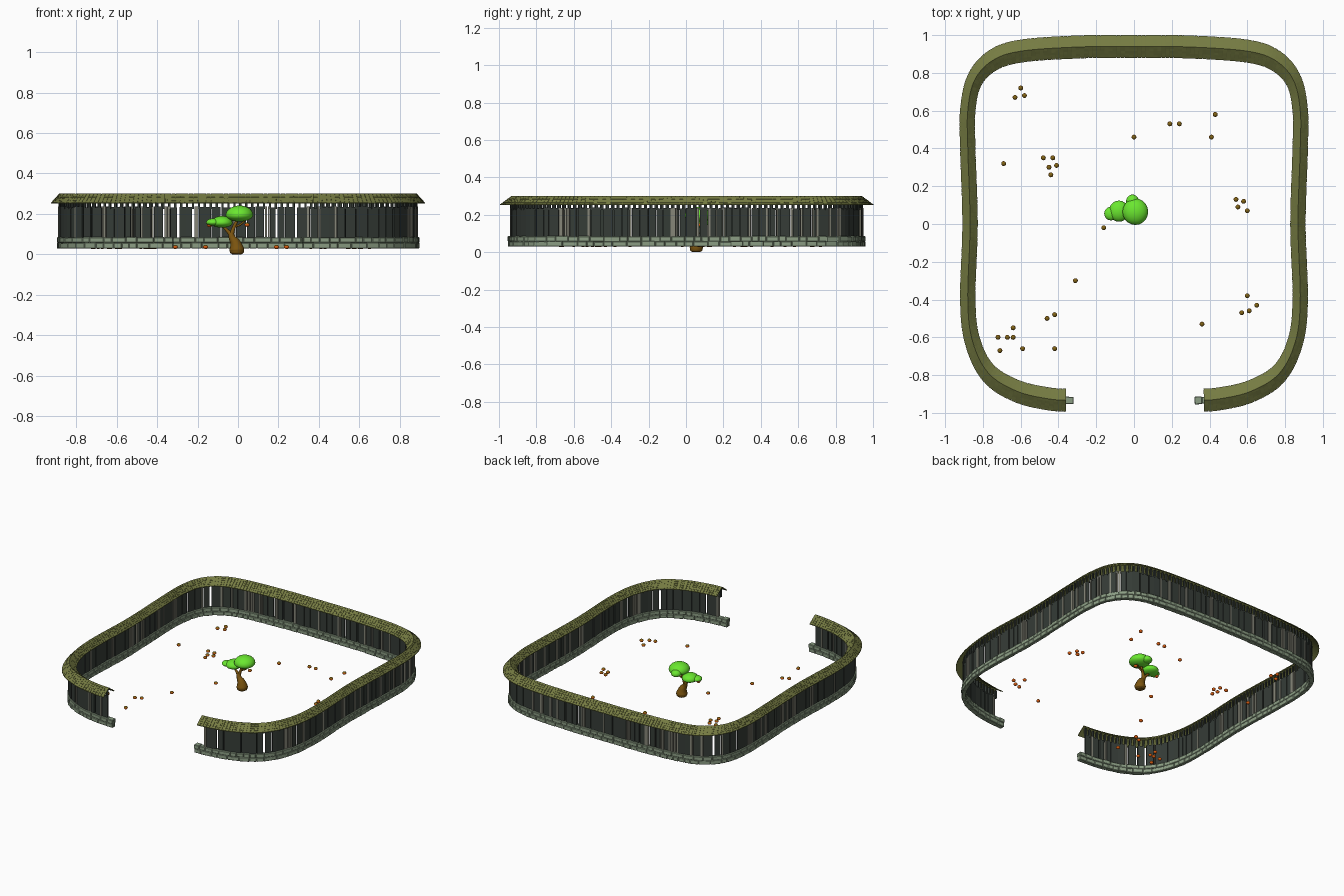
import bpy, bmesh, math, random
from mathutils import Vector, Matrix

random.seed(7)
if "Cube" in bpy.data.objects:
    bpy.data.objects.remove(bpy.data.objects["Cube"])


def material(name, rgb):
    m = bpy.data.materials.new(name)
    m.use_nodes = True
    m.diffuse_color = (*rgb, 1)
    m.node_tree.nodes["Principled BSDF"].inputs["Base Color"].default_value = (*rgb, 1)
    return m


SHINGLE = material("olive shingle", (0.18, 0.2, 0.055))
PLANK = material("dark grey plank", (0.036, 0.045, 0.038))
POST = material("pale weathered post", (0.24, 0.24, 0.19))
STONE = material("grey green stone", (0.26, 0.34, 0.23))
MORTAR = material("dark mortar", (0.1, 0.13, 0.085))
BARK = material("brown bark", (0.2, 0.09, 0.005))
LEAF = material("bright green leaf", (0.15, 0.83, 0.03))
ORANGE = material("orange fruit", (0.7, 0.11, 0.006))
CAP = material("olive brown cap", (0.22, 0.125, 0.008))


def finish(bm, name, *mats):
    bmesh.ops.recalc_face_normals(bm, faces=bm.faces)
    me = bpy.data.meshes.new(name)
    bm.to_mesh(me)
    bm.free()
    for m in mats:
        me.materials.append(m)
    ob = bpy.data.objects.new(name, me)
    bpy.context.collection.objects.link(ob)
    return ob


def smooth(ob, angle=60):
    bpy.ops.object.select_all(action='DESELECT')
    ob.select_set(True)
    bpy.context.view_layer.objects.active = ob
    bpy.ops.object.shade_smooth_by_angle(angle=math.radians(angle))


# Wall centre line: rounded rectangle, open at the front
half = [(-0.32, -0.935), (-0.45, -0.926), (-0.62, -0.885), (-0.77, -0.79), (-0.855, -0.62),
        (-0.88, -0.4), (-0.868, 0), (-0.88, 0.4), (-0.88, 0.6), (-0.845, 0.76),
        (-0.75, 0.865), (-0.6, 0.915), (-0.3, 0.937)]
ctrl = [Vector(p) for p in half + [(0, 0.94)] + [(-x, y) for x, y in reversed(half)]]
ctrl = [2 * ctrl[0] - ctrl[1]] + ctrl + [2 * ctrl[-1] - ctrl[-2]]
line = []
for a, b, c, d in zip(ctrl, ctrl[1:], ctrl[2:], ctrl[3:]):
    for k in range(24):
        t = k / 24
        line.append(b + 0.5 * t * (c - a + t * (2 * a - 5 * b + 4 * c - d + t * (3 * (b - c) + d - a))))
line.append(ctrl[-2])
run = [0.0]
for p, q in zip(line, line[1:]):
    run.append(run[-1] + (q - p).length)
LENGTH = run[-1]


def at(s, off, z):
    """Point at distance s on the wall, off to its outer side, height z."""
    lo, hi = 0, len(run) - 2
    while lo < hi:
        mid = (lo + hi + 1) // 2
        lo, hi = (mid, hi) if run[mid] <= s else (lo, mid - 1)
    t = (s - run[lo]) / (run[lo + 1] - run[lo])
    a, b = line[max(lo - 1, 0)], line[lo]
    c, d = line[lo + 1], line[min(lo + 2, len(line) - 1)]
    tan = (c - a).normalized().lerp((d - b).normalized(), t).normalized()
    p = b.lerp(c, t)
    # the wall is thinner along its sides than along its ends
    return Vector((p.x - tan.y * off * 0.67, p.y + tan.x * off, z))


def block(bm, s0, s1, profile, mat=0):
    """Box with a four point profile of (offset, height) from s0 to s1."""
    rings = [[bm.verts.new(at(s, o, z)) for o, z in profile] for s in (s0, s1)]
    faces = [rings[0], rings[1][::-1]]
    for i in range(4):
        j = (i + 1) % 4
        faces.append([rings[0][i], rings[1][i], rings[1][j], rings[0][j]])
    for f in faces:
        bm.faces.new(f).material_index = mat


def rect(o, z0, z1):
    return [(-o, z0), (o, z0), (o, z1), (-o, z1)]


# Stone footing: two staggered courses on a mortar core
bm = bmesh.new()
n = 150
for i in range(n):
    block(bm, LENGTH * i / n, LENGTH * (i + 1) / n, rect(0.013, 0.032, 0.081))
finish(bm, "footing_core", MORTAR)
bm = bmesh.new()
for z0, z1 in ((0.029, 0.057), (0.0575, 0.084)):
    s = 0.0
    while s < LENGTH - 0.02:
        e = min(s + random.uniform(0.035, 0.085), LENGTH)
        j = random.uniform(-0.002, 0.003)
        block(bm, s, e - 0.001, rect(0.0175 + j, z0, z1 + j * 0.6))
        s = e
stones = finish(bm, "footing_stones", STONE)
bev = stones.modifiers.new("worn edges", 'BEVEL')
bev.width, bev.segments = 0.003, 1

# Plank fence with pale posts and narrow gaps
bm = bmesh.new()
START, END = 0.05, LENGTH - 0.055
s = START
while s < END - 0.03:
    if random.random() < 0.33:
        w = random.uniform(0.008, 0.014)
        block(bm, s, s + w, rect(0.01, 0.08, 0.236), 1)
    else:
        w = random.uniform(0.025, 0.06)
        block(bm, s, s + w, rect(random.uniform(0.004, 0.009), 0.08, random.uniform(0.232, 0.238)), 0)
    s += w + random.choice((0.001, 0.002, 0.003, 0.005, 0.011))
finish(bm, "fence_planks", PLANK, POST)

# Short struts carrying the roof
bm = bmesh.new()
n = 200
for i in range(n):
    s = START + (END - START - 0.012) * i / (n - 1)
    block(bm, s, s + 0.011, rect(0.007, 0.225, 0.28))
finish(bm, "roof_struts", PLANK)

# Gable roof: under-boards and overlapping shingle rows meeting at the ridge
RIDGE, EAVE, WIDTH, ROWS = 0.297, 0.252, 0.061, 5
S0, S1 = 0.04, LENGTH - 0.05
bm = bmesh.new()
n = 270
for i in range(n):
    a, b = S0 + (S1 - S0) * i / n, S0 + (S1 - S0) * (i + 1) / n
    for side in (-1, 1):
        block(bm, a, b, [(0, RIDGE - 0.004), (side * 0.056, EAVE - 0.001),
                         (side * 0.056, EAVE + 0.001), (0, RIDGE)])
        for r in range(ROWS):
            u, v = r / ROWS, (r + 1) / ROWS
            o0, o1 = side * WIDTH * u, side * WIDTH * v
            z0, z1 = RIDGE + (EAVE - RIDGE) * u, RIDGE + (EAVE - RIDGE) * v
            lift = random.uniform(0.003, 0.0045)
            block(bm, a + 0.0006, b - 0.0006,
                  [(o0, z0 - 0.001), (o1, z1 - 0.001), (o1, z1 + lift), (o0, z0 + 0.003)])
finish(bm, "roof_shingles", SHINGLE)


# Tree: tapered bent trunk with branches
def limb(name, pts):
    cu = bpy.data.curves.new(name, 'CURVE')
    cu.dimensions, cu.bevel_depth, cu.bevel_resolution = '3D', 1.0, 3
    cu.use_fill_caps = True
    sp = cu.splines.new('BEZIER')
    sp.bezier_points.add(len(pts) - 1)
    for bp, (x, y, z, r) in zip(sp.bezier_points, pts):
        bp.co, bp.radius = (x, y, z), r
        bp.handle_left_type = bp.handle_right_type = 'AUTO'
    sp.resolution_u = 6
    cu.materials.append(BARK)
    ob = bpy.data.objects.new(name, cu)
    bpy.context.collection.objects.link(ob)


limb("trunk", [(-0.006, 0.055, 0.0, 0.022), (-0.006, 0.055, 0.008, 0.034), (-0.006, 0.055, 0.024, 0.037),
               (-0.013, 0.055, 0.055, 0.027), (-0.03, 0.055, 0.085, 0.016), (-0.035, 0.058, 0.105, 0.014)])
limb("left_fork", [(-0.033, 0.057, 0.095, 0.012), (-0.055, 0.06, 0.12, 0.008), (-0.08, 0.063, 0.145, 0.006)])
limb("right_fork", [(-0.033, 0.057, 0.095, 0.012), (-0.022, 0.06, 0.13, 0.009), (0.0, 0.065, 0.18, 0.007)])
limb("right_twig", [(-0.02, 0.06, 0.135, 0.006), (0.015, 0.065, 0.15, 0.005), (0.04, 0.07, 0.175, 0.004)])

# Leafy crowns: squashed balls with flatter undersides
bm = bmesh.new()
crowns = [((0.007, 0.065, 0.195), (0.068, 0.07, 0.047)), ((-0.008, 0.12, 0.188), (0.034, 0.036, 0.028)),
          ((-0.08, 0.068, 0.156), (0.053, 0.056, 0.034)), ((-0.122, 0.055, 0.157), (0.036, 0.036, 0.021))]
for c, size in crowns:
    made = bmesh.ops.create_icosphere(bm, subdivisions=3, radius=1)["verts"]
    for v in made:
        v.co.z *= 0.7 if v.co.z < 0 else 1
        v.co = Vector(c) + Vector(a * b for a, b in zip(v.co, size))
smooth(finish(bm, "tree_crowns", LEAF))

# Small capped fruits scattered in groups, plus two hanging in the tree
spots = [(-63, 67), (-60, 72), (-58, 68), (-69, 32), (-48, 35), (-43, 35), (-45, 30), (-41, 31), (-44, 26),
         (0, 46), (19, 53), (24, 53), (43, 58), (41, 46), (54, 13), (58, 12), (55, 9), (60, 7), (60, -38),
         (65, -43), (61, -46), (57, -47), (36, -53), (-16, -2), (-31, -30), (-42, -48), (-46, -50),
         (-64, -55), (-72, -60), (-67, -60), (-64, -60), (-71, -67), (-59, -66), (-42, -66)]
places = [Vector((x / 100, y / 100, 0.037)) for x, y in spots]
places += [Vector((-0.14, 0.06, 0.145)), Vector((0.045, 0.07, 0.147))]
bm = bmesh.new()
for p in places:
    shape = Matrix.Translation(p) @ Matrix.Diagonal((1, 1, 0.8, 1))
    made = bmesh.ops.create_uvsphere(bm, u_segments=12, v_segments=8, radius=0.013, matrix=shape)
    for f in {f for v in made["verts"] for f in v.link_faces}:
        f.material_index = int(f.calc_center_median().z > p.z + 0.004)
smooth(finish(bm, "scattered_fruits", ORANGE, CAP))
